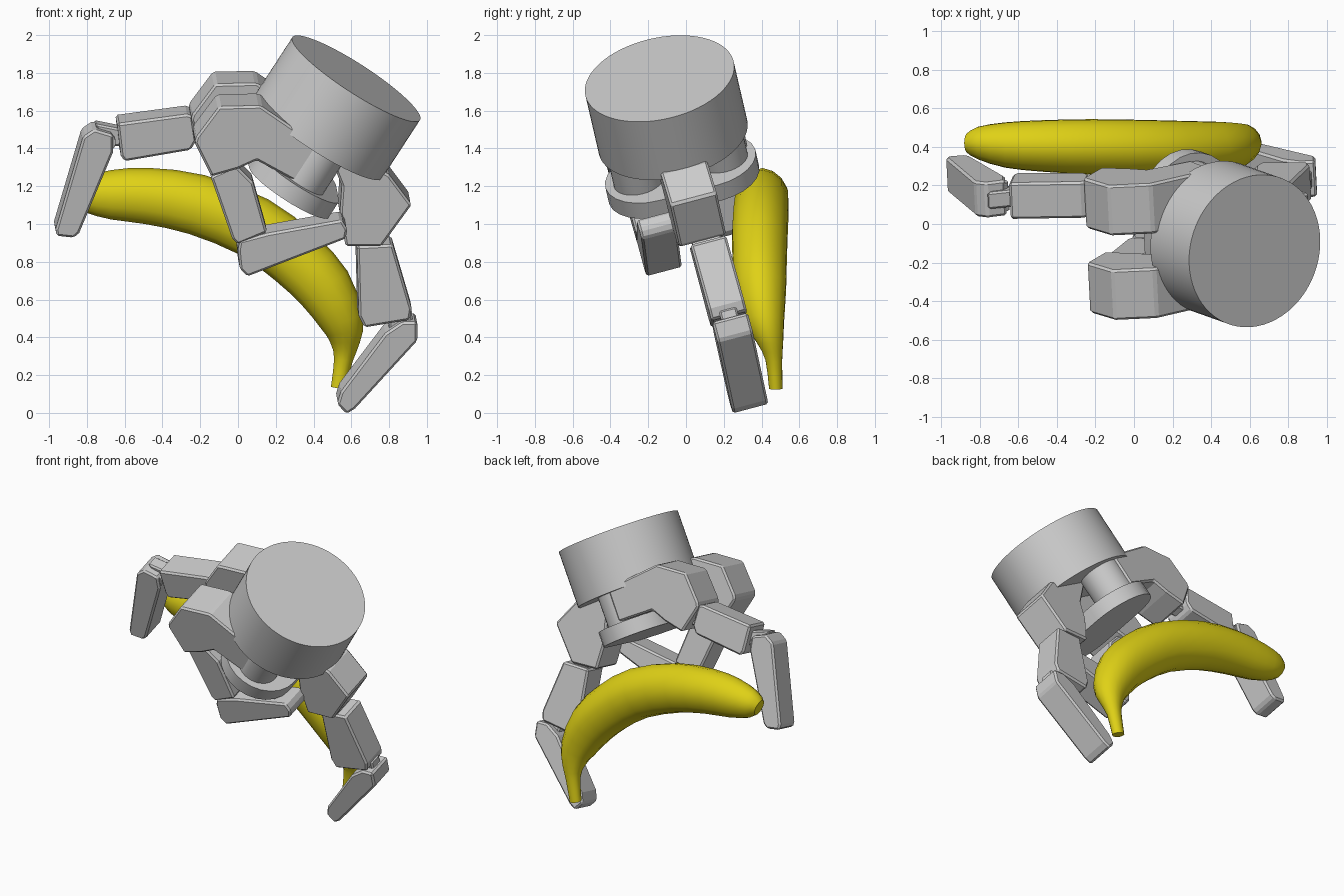
import bpy, bmesh, math
from mathutils import Vector, Matrix

if "Cube" in bpy.data.objects:
    bpy.data.objects.remove(bpy.data.objects["Cube"])

# Tilted frame of the gripper: U wrist axis, V across the palm, W finger plane normal
U = Vector((.535, -.19, .823)).normalized()
V = Vector((.842, .177, -.506))
V = (V - U * V.dot(U)).normalized()
W = U.cross(V).normalized()
TOP = Vector((.626, -.14, 1.77))         # centre of the wrist face


def finish(name, bm, bevel=0, angle=25):
    bmesh.ops.recalc_face_normals(bm, faces=bm.faces)
    me = bpy.data.meshes.new(name)
    bm.to_mesh(me)
    bm.free()
    ob = bpy.data.objects.new(name, me)
    bpy.context.collection.objects.link(ob)
    if bevel:
        m = ob.modifiers.new("bevel", "BEVEL")
        m.width, m.segments = bevel, 1
    if angle:
        bpy.ops.object.select_all(action='DESELECT')
        ob.select_set(True)
        bpy.context.view_layer.objects.active = ob
        bpy.ops.object.shade_smooth_by_angle(angle=math.radians(angle))
    return ob


def extrude(name, pts, vec, bevel=0, angle=0):
    bm = bmesh.new()
    a = [bm.verts.new(p) for p in pts]
    b = [bm.verts.new(p + vec) for p in pts]
    bm.faces.new(a)
    bm.faces.new(b[::-1])
    for i in range(len(a)):
        j = (i + 1) % len(a)
        bm.faces.new((a[i], a[j], b[j], b[i]))
    return finish(name, bm, bevel, angle)


def on_plane(x, z, k):
    """Point seen at (x, z) from the front, lying on finger plane k."""
    return Vector((x, (k - W.x * x - W.z * z) / W.y, z))


def slab(name, profile, k0, k1, bevel=.012):
    return extrude(name, [on_plane(x, z, k0) for x, z in profile], W * (k1 - k0), bevel)


def rod(name, start, end, r, seg=32):
    d = end - start
    bm = bmesh.new()
    bmesh.ops.create_cone(bm, cap_ends=True, segments=seg, radius1=r, radius2=r, depth=d.length)
    q = Vector((0, 0, 1)).rotation_difference(d)
    bm.transform(Matrix.Translation((start + end) / 2) @ q.to_matrix().to_4x4())
    return finish(name, bm)


def pin(name, x, z, k, r=.05, half=.075):
    c = on_plane(x, z, k)
    rod(name, c - W * half, c + W * half, r, 12)


# Wrist drum, palm plate and the two spread pivots
rod("wrist_drum", TOP, TOP - U * .375, .403, 64)
c = TOP - U * .68
outline = []
for side in (1, -1):
    for i in range(13):
        a = math.pi * i / 12
        outline.append(c + V * (.25 * side * math.cos(a)) + W * side * (.16 + .25 * math.sin(a)))
extrude("palm_plate", outline, U * .1, 0, 25)
for n, s in (("near", -1), ("far", 1)):
    p = TOP + W * .23 * s + V * .01
    rod("spread_pivot_" + n, p - U * .36, p - U * .60, .135)

# Knuckle blocks of the paired fingers
knuckle = [(-.23, 1.43), (-.22, 1.46), (-.10, 1.62), (.12, 1.625), (.45, 1.40), (.33, 1.21),
           (.10, 1.335), (0, 1.29), (-.14, 1.25)]
slab("near_knuckle", knuckle, -.065, .205)
slab("far_knuckle", [(x - .02, z + .12) for x, z in knuckle], .39, .66)

# Knuckle block of the opposing finger
slab("opposing_knuckle", [(.45, 1.45), (.80, 1.26), (.92, 1.10), (.76, .88), (.57, .88),
                          (.54, 1.06), (.55, 1.20)], .155, .41)

# Near finger, folded under the palm
slab("near_finger_link", [(-.145, 1.25), (-.01, 1.31), (.08, 1.22), (.155, .955),
                          (0, .89), (-.03, .92)], -.02, .175)
slab("near_fingertip", [(0, .86), (.01, .91), (.16, .95), (.55, 1.02), (.58, .97),
                        (.57, .92), (.05, .72), (.01, .76)], -.02, .175)
pin("near_joint", .05, .92, .08)

# Far finger, reaching to the left
slab("far_finger_link", [(-.64, 1.53), (-.62, 1.36), (-.60, 1.33), (-.25, 1.39),
                         (-.22, 1.44), (-.24, 1.57), (-.27, 1.58)], .445, .64)
slab("far_finger_tongue", [(-.76, 1.53), (-.56, 1.49), (-.56, 1.41), (-.70, 1.41)], .50, .59, .01)
slab("far_knuckle_tongue", [(-.27, 1.56), (-.15, 1.60), (-.15, 1.45), (-.27, 1.43)], .50, .59, .01)
slab("far_fingertip", [(-.82, 1.46), (-.76, 1.50), (-.66, 1.47), (-.66, 1.38), (-.84, .95),
                       (-.87, .925), (-.96, .935), (-.965, .97)], .45, .64)
pin("far_joint", -.70, 1.45, .545)

# Opposing finger on the right
slab("opposing_finger_link", [(.63, .88), (.82, .89), (.92, .55), (.91, .49),
                              (.67, .45), (.64, .51)], .21, .405)
slab("opposing_fingertip", [(.95, .48), (.95, .38), (.62, .02), (.575, -.008), (.525, .045),
                            (.545, .11), (.78, .42), (.87, .48)], .21, .405)
slab("opposing_tongue", [(.80, .54), (.92, .54), (.93, .44), (.80, .42)], .26, .355, .01)
pin("opposing_base_joint", .70, .90, .30)

# Banana: rings swept along a smooth curve (x, y, z, radius)
path = [(-.865, .42, 1.14, .055), (-.81, .42, 1.152, .095), (-.67, .41, 1.152, .132),
        (-.48, .405, 1.145, .150), (-.22, .40, 1.10, .162), (.08, .392, .982, .166),
        (.30, .39, .82, .162), (.455, .395, .66, .152), (.55, .415, .48, .117),
        (.565, .445, .37, .078), (.557, .465, .28, .05), (.53, .475, .13, .04)]
P = [Vector(p) for p in path]
P = [P[0] * 2 - P[1]] + P + [P[-1] * 2 - P[-2]]
line = []
for i in range(1, len(P) - 2):
    for t in (0, .5):
        a, b, d, e = P[i - 1:i + 3]
        line.append(.5 * (2 * b + (d - a) * t + (2 * a - 5 * b + 4 * d - e) * t * t
                          + (3 * b - a - 3 * d + e) * t ** 3))
line.append(P[-2])
bm = bmesh.new()
rings = []
for i, p in enumerate(line):
    d = (line[min(i + 1, len(line) - 1)] - line[max(i - 1, 0)]).xyz
    n = Vector((-d.z, 0, d.x)).normalized()
    ring = []
    for j in range(15):
        a = math.tau * j / 15
        r = p.w * (1 + .015 * math.cos(5 * a))
        ring.append(bm.verts.new(p.xyz + n * r * math.cos(a) + Vector((0, r * .9 * math.sin(a), 0))))
    rings.append(ring)
for r0, r1 in zip(rings, rings[1:]):
    for j in range(15):
        bm.faces.new((r0[j], r0[(j + 1) % 15], r1[(j + 1) % 15], r1[j]))
bm.faces.new(rings[0])
bm.faces.new(rings[-1])
banana = finish("banana", bm, 0, 40)
mat = bpy.data.materials.new("banana_yellow")
mat.diffuse_color = (.74, .64, .008, 1)
mat.use_nodes = True
mat.node_tree.nodes["Principled BSDF"].inputs["Base Color"].default_value = mat.diffuse_color
banana.data.materials.append(mat)
